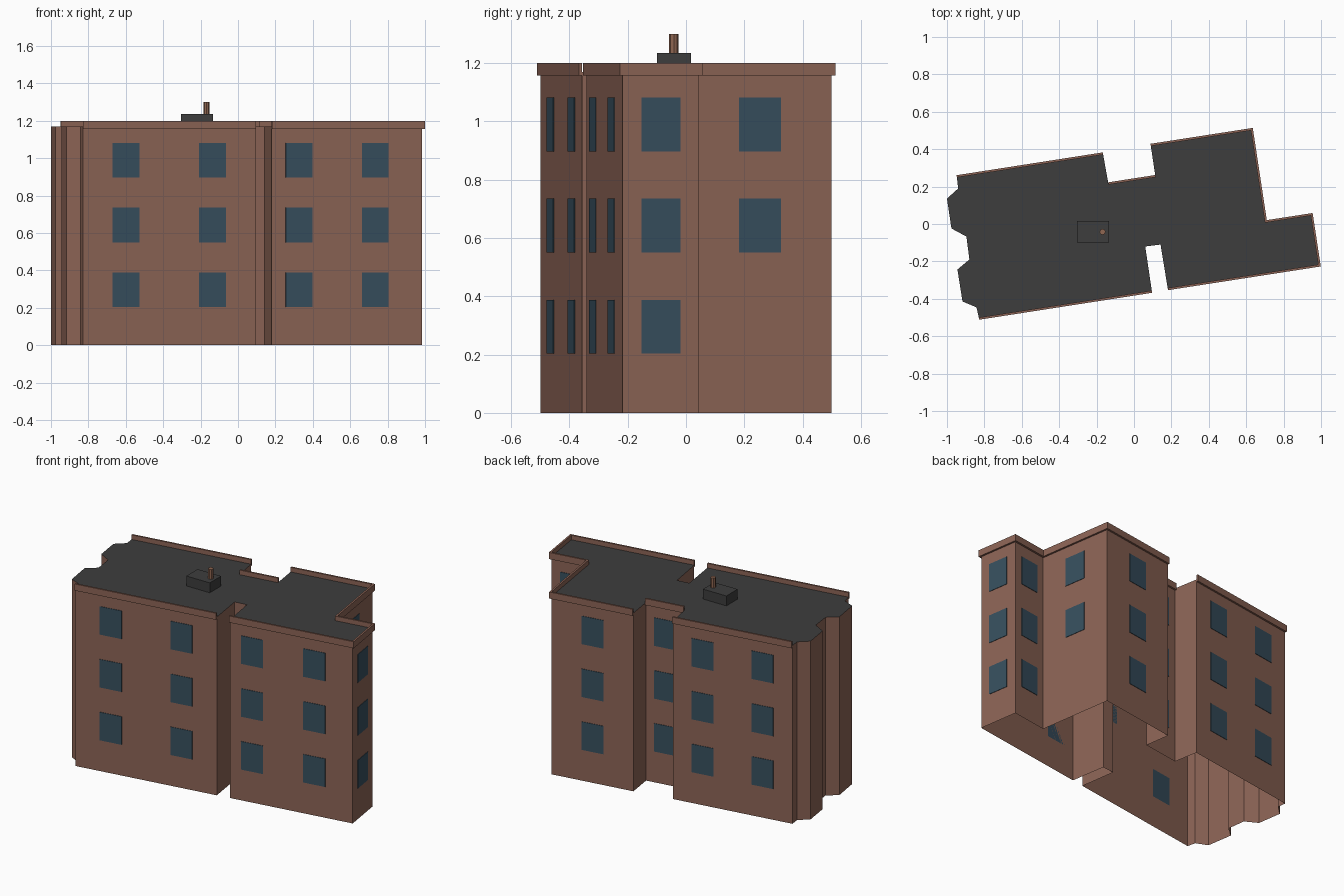
import bpy, bmesh
from mathutils import Vector

if "Cube" in bpy.data.objects:
    bpy.data.objects.remove(bpy.data.objects["Cube"])


def material(name, rgb):
    m = bpy.data.materials.new(name)
    m.diffuse_color = (*rgb, 1)
    m.use_nodes = True
    m.node_tree.nodes["Principled BSDF"].inputs["Base Color"].default_value = m.diffuse_color
    return m


BRICK = material("brick", (0.262, 0.127, 0.092))
ROOF = material("roof_grey", (0.047, 0.047, 0.047))
GLASS = material("window_blue", (0.038, 0.078, 0.112))
PIPE = material("pipe_brown", (0.28, 0.135, 0.085))

# Footprint, counter-clockwise from the front left corner
P = [Vector(p) for p in (
    (-.83, -.50), (.095, -.356), (.06, -.12), (.142, -.11), (.18, -.342),
    (.985, -.217), (.945, .045), (.70, .007), (.625, .50), (.09, .417),
    (.115, .25), (-.136, .211), (-.165, .371), (-.947, .249),
    (-.94, .19), (-1, .136), (-.976, -.024), (-.896, -.067),
    (-.88, -.19), (-.944, -.243), (-.917, -.414), (-.842, -.446))]
ROOF_Z, TOP_Z = 1.17, 1.20


def finish(name, bm, *mats):
    mesh = bpy.data.meshes.new(name)
    bm.to_mesh(mesh)
    bm.free()
    for m in mats:
        mesh.materials.append(m)
    ob = bpy.data.objects.new(name, mesh)
    bpy.context.collection.objects.link(ob)
    return ob


def outward(a, b):
    d = (b - a).normalized()
    return Vector((d.y, -d.x))


def prism(bm, outline, z0, z1):
    """Closed prism over a counter-clockwise outline."""
    lo = [bm.verts.new((p.x, p.y, z0)) for p in outline]
    hi = [bm.verts.new((p.x, p.y, z1)) for p in outline]
    n = len(outline)
    for i in range(n):
        j = (i + 1) % n
        bm.faces.new((lo[i], lo[j], hi[j], hi[i]))
    bm.faces.new(hi)
    bm.faces.new(lo[::-1])


# Walls and roof: one shell, open underneath
bm = bmesh.new()
prism(bm, P, 0, ROOF_Z)
bm.normal_update()
bmesh.ops.delete(bm, geom=[f for f in bm.faces if f.normal.z < -0.5],
                 context='FACES_ONLY')
for f in bm.faces:
    f.material_index = 1 if f.normal.z > 0.5 else 0
finish("walls_and_roof", bm, BRICK, ROOF)


# Parapet: mitred band along runs of walls, given as corner ranges
def band(bm, first, last, width=0.012):
    pts = P[first:last + 1]
    norms = [outward(a, b) for a, b in zip(pts, pts[1:])]
    outer = []
    for i, p in enumerate(pts):
        n0, n1 = norms[max(i - 1, 0)], norms[min(i, len(norms) - 1)]
        outer.append(p + (n0 + n1) * width / (1 + n0.dot(n1)))
    for i in range(len(pts) - 1):
        prism(bm, [pts[i], outer[i], outer[i + 1], pts[i + 1]], 1.157, TOP_Z)


bm = bmesh.new()
for first, last in ((0, 1), (4, 9), (10, 11), (12, 13)):
    band(bm, first, last)
finish("parapet", bm, BRICK)

# Windows: thin plates; wall index -> positions along it, storeys
WINDOWS = {0: ((.25, .75), (0, 1, 2)), 4: ((.182, .688), (0, 1, 2)),
           5: ((.5,), (0, 1, 2)), 6: ((.5,), (0, 1, 2)),
           7: ((.5,), (1, 2)), 8: ((.5,), (0, 1, 2)),
           10: ((.5,), (0, 1, 2)), 12: ((.25, .75), (0, 1, 2))}
bm = bmesh.new()
for wall, (spots, storeys) in WINDOWS.items():
    a, b = P[wall], P[wall + 1]
    half = (b - a).normalized() * (0.068 if wall in (5, 6) else 0.0725)
    out = outward(a, b) * 0.003
    for t in spots:
        c = a.lerp(b, t)
        for s in storeys:
            z = 0.203 + 0.347 * s
            prism(bm, [c - half, c - half + out, c + half + out, c + half],
                  z, z + 0.185)
finish("windows", bm, GLASS)

# Rooftop box and vent pipe
bm = bmesh.new()
prism(bm, [Vector(p) for p in ((-.305, -.10), (-.135, -.10),
                               (-.135, .017), (-.305, .017))], ROOF_Z, 1.235)
finish("roof_box", bm, ROOF)
bpy.ops.mesh.primitive_cylinder_add(vertices=8, radius=0.016, depth=0.07,
                                    location=(-.168, -.042, 1.265))
pipe = bpy.context.object
pipe.name = "vent_pipe"
pipe.data.materials.append(PIPE)
